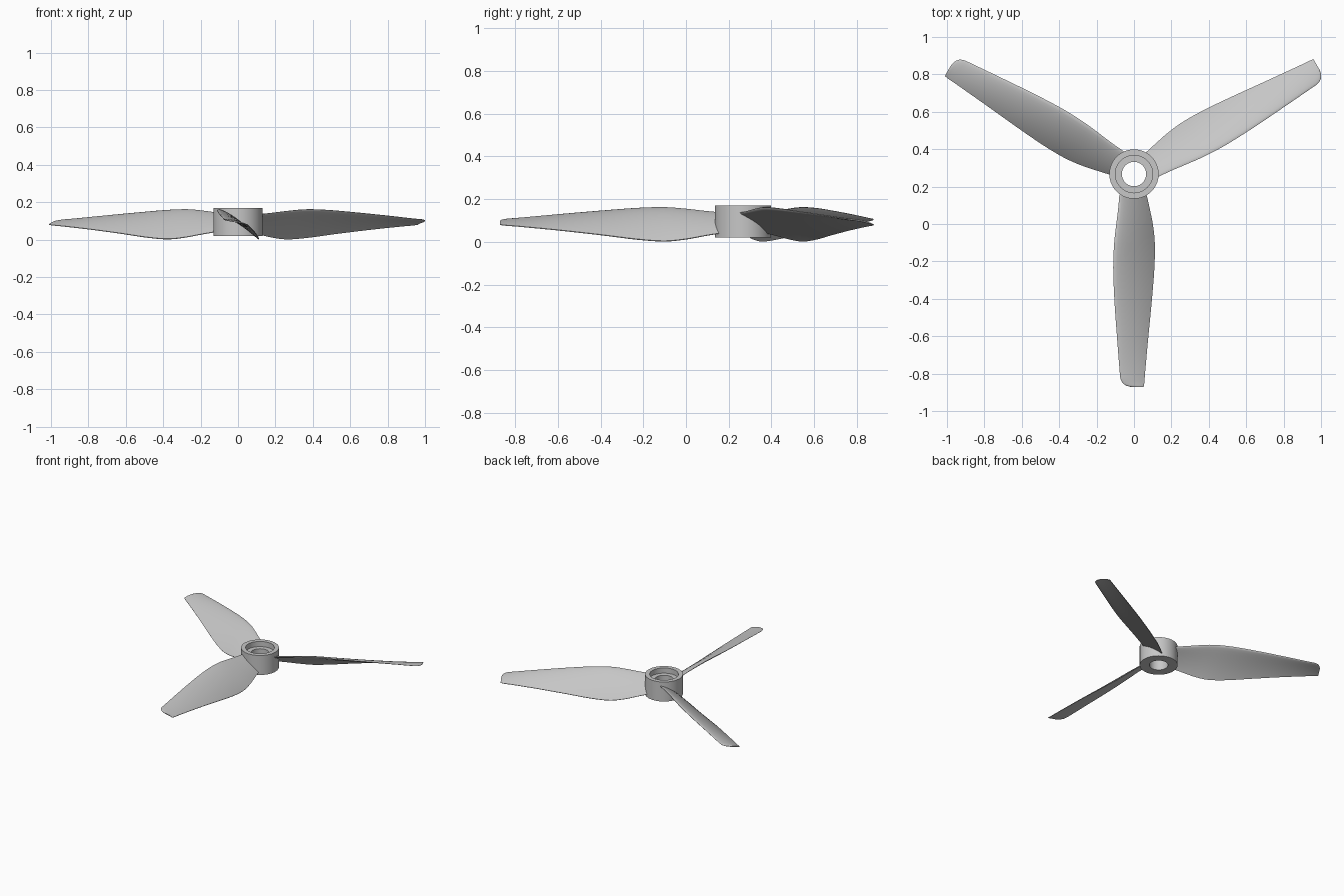
import bpy, bmesh, math
from mathutils import Vector, Matrix

cube = bpy.data.objects.get("Cube")
if cube:
    bpy.data.objects.remove(cube, do_unlink=True)

HUB_Y = 0.267

grey = bpy.data.materials.new("light grey plastic")
grey.use_nodes = True
COLOR = (0.57, 0.57, 0.57, 1)
grey.diffuse_color = COLOR
grey.node_tree.nodes["Principled BSDF"].inputs["Base Color"].default_value = COLOR


def finish(name, bm, angle):
    bmesh.ops.recalc_face_normals(bm, faces=bm.faces[:])
    mesh = bpy.data.meshes.new(name)
    bm.to_mesh(mesh)
    bm.free()
    mesh.materials.append(grey)
    obj = bpy.data.objects.new(name, mesh)
    bpy.context.collection.objects.link(obj)
    bpy.ops.object.select_all(action='DESELECT')
    obj.select_set(True)
    bpy.context.view_layer.objects.active = obj
    bpy.ops.object.shade_smooth_by_angle(angle=math.radians(angle))
    return obj


def bridge(bm, a, b):
    n = len(a)
    for i in range(n):
        bm.faces.new((a[i], a[(i + 1) % n], b[(i + 1) % n], b[i]))


# Hub: turned profile (radius, z) with a through bore and a counterbore on top
profile = [(0.132, 0.02), (0.132, 0.17), (0.10, 0.17), (0.10, 0.13),
           (0.065, 0.13), (0.065, 0.02)]
SEG = 64
bm = bmesh.new()
rings = [[bm.verts.new((r * math.cos(2 * math.pi * i / SEG),
                        HUB_Y + r * math.sin(2 * math.pi * i / SEG), z))
          for i in range(SEG)] for r, z in profile]
for k in range(len(rings)):
    bridge(bm, rings[k], rings[(k + 1) % len(rings)])
finish("hub", bm, 30)

# Blade stations: radius, leading edge x and z, trailing edge x and z
stations = [
    (0.108, -0.078, 0.137, 0.066, 0.040),
    (0.18, -0.084, 0.144, 0.082, 0.028),
    (0.27, -0.095, 0.154, 0.100, 0.012),
    (0.37, -0.106, 0.161, 0.110, 0.003),
    (0.50, -0.111, 0.157, 0.108, 0.012),
    (0.67, -0.105, 0.144, 0.095, 0.033),
    (0.87, -0.091, 0.127, 0.076, 0.055),
    (1.05, -0.077, 0.110, 0.060, 0.072),
    (1.09, -0.073, 0.107, 0.057, 0.075),
    (1.115, -0.062, 0.104, 0.055, 0.077),
    (1.13, -0.043, 0.101, 0.053, 0.079),
    (1.138, -0.018, 0.096, 0.051, 0.080),
]


def spline(rows, steps):
    """Catmull-Rom curve through rows of numbers."""
    pts = [Vector(r) for r in rows]
    pts = [2 * pts[0] - pts[1]] + pts + [2 * pts[-1] - pts[-2]]
    out = []
    for a, b, c, d in zip(pts, pts[1:], pts[2:], pts[3:]):
        for s in range(steps):
            t = s / steps
            out.append(0.5 * (2 * b + (c - a) * t + (2 * a - 5 * b + 4 * c - d) * t * t
                              + (3 * b - a - 3 * c + d) * t ** 3))
    out.append(pts[-2])
    return out


def section(row):
    """Cambered airfoil loop: upper side nose to tail, then lower side back."""
    r, xl, zl, xt, zt = row
    lead, tail = Vector((xl, -r, zl)), Vector((xt, -r, zt))
    chord = tail - lead
    up = Vector((-chord.z, 0, chord.x)).normalized()
    size = chord.length
    n = 12
    ts = [0.5 - 0.5 * math.cos(math.pi * i / n) for i in range(n + 1)]

    def point(t, side):
        half = size * (0.17 * math.sqrt(t) - 0.16 * t - 0.005 * t * t) * 0.85 + 0.001 * t
        camber = 0.16 * size * t * (1 - t)
        return lead + chord * t + up * (camber + side * half)
    return ([point(t, 1) for t in ts] + [point(t, -1) for t in reversed(ts[1:])])


# Three identical twisted blades around the hub
rows = spline(stations, 4)
for k, name in enumerate(("front_blade", "left_blade", "right_blade")):
    place = Matrix.Translation((0, HUB_Y, 0)) @ Matrix.Rotation(k * 2 * math.pi / 3, 4, 'Z')
    bm = bmesh.new()
    loops = [[bm.verts.new(place @ p) for p in section(row)] for row in rows]
    for a, b in zip(loops, loops[1:]):
        bridge(bm, a, b)
    for end in (loops[0], loops[-1]):
        bm.faces.new(end)
    finish(name, bm, 40)
